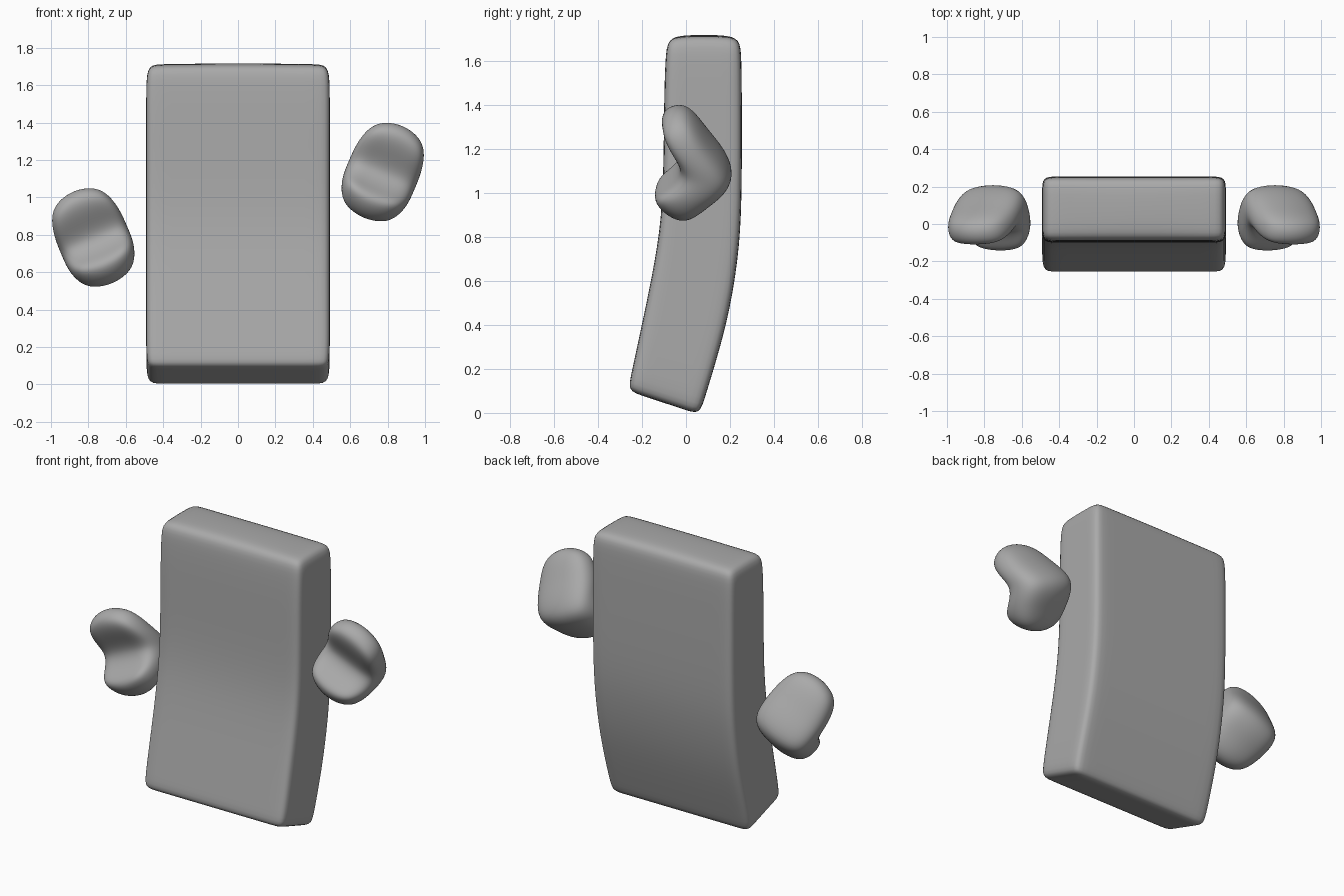
import bpy
import bmesh
from math import radians
from mathutils import Matrix, Vector

if "Cube" in bpy.data.objects:
    bpy.data.objects.remove(bpy.data.objects["Cube"], do_unlink=True)

COLOUR = (0.4, 0.4, 0.4, 1)
GREY = bpy.data.materials.new("plain_grey")
GREY.use_nodes = True
GREY.diffuse_color = COLOUR
GREY.node_tree.nodes["Principled BSDF"].inputs["Base Color"].default_value = COLOUR


def box_cage(name, counts, point, levels, matrix=Matrix()):
    """Quad shell of a lattice, placed by point(i, j, k), then smoothed by subdivision."""
    bm = bmesh.new()
    verts = {}

    def vert(key):
        if key not in verts:
            verts[key] = bm.verts.new(matrix @ Vector(point(*key)))
        return verts[key]

    for axis in range(3):
        a, b = (axis + 1) % 3, (axis + 2) % 3
        for level in (0, counts[axis] - 1):
            for p in range(counts[a] - 1):
                for q in range(counts[b] - 1):
                    ring = []
                    for dp, dq in ((0, 0), (1, 0), (1, 1), (0, 1)):
                        key = [0, 0, 0]
                        key[axis], key[a], key[b] = level, p + dp, q + dq
                        ring.append(vert(tuple(key)))
                    bm.faces.new(ring)
    bmesh.ops.recalc_face_normals(bm, faces=bm.faces)
    for face in bm.faces:
        face.smooth = True
    mesh = bpy.data.meshes.new(name)
    bm.to_mesh(mesh)
    bm.free()
    mesh.materials.append(GREY)
    obj = bpy.data.objects.new(name, mesh)
    bpy.context.collection.objects.link(obj)
    sub = obj.modifiers.new("smooth", "SUBSURF")
    sub.levels = sub.render_levels = levels
    sub.use_limit_surface = False


# Bent slab body: front y, front z, back y, back z from bottom to top
BODY = [
    (-.264, .10, .062, -.008), (-.25, .17, .086, .07),
    (-.195, .425, .187, .40), (-.14, .69, .238, .70),
    (-.103, .95, .254, .95), (-.10, 1.4, .254, 1.4),
    (-.094, 1.61, .252, 1.61), (-.083, 1.70, .245, 1.70),
]
ACROSS = [-1, -.82, 0, .82, 1]
DEPTH = [0, .22, .78, 1]
TAPER = {0: .98, len(BODY) - 1: .98}


def body_point(i, j, k):
    fy, fz, by, bz = BODY[k]
    x = ACROSS[i] * .491 * TAPER.get(k, 1)
    z = fz + (bz - fz) * DEPTH[j]
    # Slight crown on the top face
    if k == len(BODY) - 1 and j in (1, 2):
        z += .02 if i == 2 else .012
    return x, fy + (by - fy) * DEPTH[j], z


box_cage("body", (len(ACROSS), len(DEPTH), len(BODY)), body_point, 2)

# Bent mitten hand: outer y, z and inner y, z from upper tip round the bend to lower tip
HAND = [
    (0, .305, -.14, .24), (.10, .14, -.075, .11), (.262, -.06, -.005, 0),
    (.10, -.19, -.08, -.09), (-.02, -.305, -.185, -.155),
]
HAND_WIDTH = [-.2, -.075, .065, .192]
TIP_WIDTH = [.8, 1, 1, 1, .8]
SIDE_SCALE = [.8, 1, 1, .8]


def hand_point(i, j, k):
    # Tips narrow and both sides shrink so the corners stay round
    y, z = HAND[k][2 * j:2 * j + 2]
    return HAND_WIDTH[i] * TIP_WIDTH[k], y * SIDE_SCALE[i], z * SIDE_SCALE[i]


for name, side, height in (("left_hand", 1, 1.13), ("right_hand", -1, .78)):
    place = (Matrix.Diagonal((side, 1, 1, 1))
             @ Matrix.Translation((.777, 0, height))
             @ Matrix.Rotation(radians(23), 4, "Y"))
    box_cage(name, (len(HAND_WIDTH), 2, len(HAND)), hand_point, 3, place)
